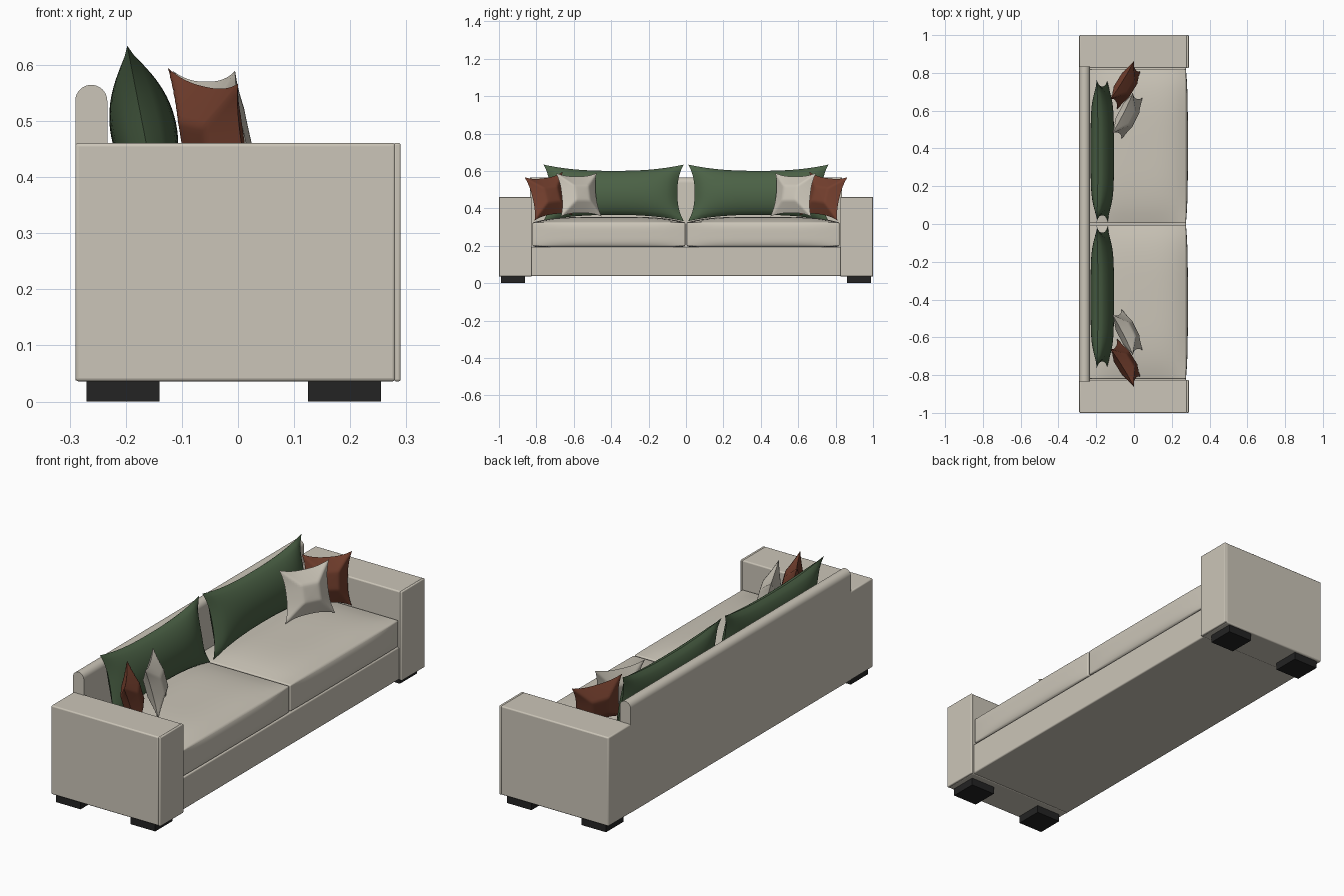
import bpy, bmesh, math
from mathutils import Matrix, Vector

if "Cube" in bpy.data.objects:
    bpy.data.objects.remove(bpy.data.objects["Cube"])


def material(name, rgb):
    m = bpy.data.materials.new(name)
    m.diffuse_color = (*rgb, 1)
    m.use_nodes = True
    m.node_tree.nodes["Principled BSDF"].inputs["Base Color"].default_value = m.diffuse_color
    return m


CREAM = material("cream fabric", (0.60, 0.56, 0.48))
GREEN = material("green fabric", (0.070, 0.120, 0.060))
RUST = material("rust fabric", (0.175, 0.050, 0.027))
BLACK = material("black wood", (0.017, 0.017, 0.017))


def finish(bm, name, mat, mirror=False, bevel=0, angle=40):
    bmesh.ops.recalc_face_normals(bm, faces=bm.faces)
    me = bpy.data.meshes.new(name)
    bm.to_mesh(me)
    bm.free()
    ob = bpy.data.objects.new(name, me)
    bpy.context.collection.objects.link(ob)
    me.materials.append(mat)
    if bevel:
        b = ob.modifiers.new("bevel", 'BEVEL')
        b.width, b.segments, b.limit_method = bevel, 3, 'ANGLE'
    if mirror:
        m = ob.modifiers.new("mirror", 'MIRROR')
        m.use_axis = (False, True, False)
        m.use_mirror_merge = False
    bpy.ops.object.select_all(action='DESELECT')
    ob.select_set(True)
    bpy.context.view_layer.objects.active = ob
    bpy.ops.object.shade_smooth_by_angle(angle=math.radians(angle))
    return ob


def box(name, mat, lo, hi, mirror=False, bevel=0.006, bulge=None):
    """Box between two corners; bulge swells the faces along each axis."""
    bm = bmesh.new()
    bmesh.ops.create_cube(bm, size=2)
    if bulge:
        bmesh.ops.subdivide_edges(bm, edges=bm.edges[:], cuts=15, use_grid_fill=True)
    lo, hi = Vector(lo), Vector(hi)
    for v in bm.verts:
        p = v.co.copy()
        q = Vector([(lo[i] + hi[i]) / 2 + p[i] * (hi[i] - lo[i]) / 2 for i in range(3)])
        if bulge:
            for a in range(3):
                if abs(p[a]) > 0.999:
                    b, c = p[(a + 1) % 3], p[(a + 2) % 3]
                    q[a] += p[a] * bulge[a] * (1 - abs(b) ** 4) * (1 - abs(c) ** 4)
        v.co = q
    return finish(bm, name, mat, mirror, bevel)


def pillow(name, mat, center, size, pinch, turn, lean, roll, height, n=24):
    """Two swollen sheets sharing a rim; the rim is pinched in between corners."""
    w, t, h = size
    mat4 = (Matrix.Translation(center) @ Matrix.Rotation(math.radians(turn), 4, 'Z')
            @ Matrix.Rotation(math.radians(lean), 4, 'Y')
            @ Matrix.Rotation(math.radians(roll), 4, 'X'))
    bm = bmesh.new()
    for side in (1, -1):
        g = []
        for i in range(n + 1):
            u = 2 * i / n - 1
            row = []
            for j in range(n + 1):
                v = 2 * j / n - 1
                y = u * (w / 2 - pinch * (1 - abs(v) ** 2.5))
                z = v * (h / 2 - pinch * (1 - abs(u) ** 2.5))
                row.append(bm.verts.new(mat4 @ Vector((side * t / 2 * height(u, v), y, z))))
            g.append(row)
        for i in range(n):
            for j in range(n):
                bm.faces.new((g[i][j], g[i + 1][j], g[i + 1][j + 1], g[i][j + 1]))
    bmesh.ops.remove_doubles(bm, verts=bm.verts[:], dist=1e-5)
    return finish(bm, name, mat, mirror=True, angle=50)


def soft(u, v):
    return (1 - v * v) ** 0.65 * (1 - abs(u) ** 5) ** 0.7


def envelope(u, v):
    m = max(abs(u), abs(v))
    return min(1, (1 - m) / 0.6) * 0.85 + 0.15 * (1 - m * m)


# frame: base, arms with welted front panel, feet
box("base", CREAM, (-0.285, -0.83, 0.038), (0.275, 0.83, 0.193))
box("arm", CREAM, (-0.29, 0.825, 0.036), (0.281, 1.0, 0.461), mirror=True)
box("arm_front_panel", CREAM, (0.278, 0.825, 0.036), (0.29, 1.0, 0.461), mirror=True, bevel=0.004)
for name, x in (("back_foot", -0.27), ("front_foot", 0.125)):
    box(name, BLACK, (x, 0.86, 0), (x + 0.13, 0.99, 0.036), mirror=True, bevel=0)

# backrest: profile with a rounded top, extruded along y
bm = bmesh.new()
r, cx, cz = 0.0285, -0.2615, 0.536
profile = [(cx + r, 0.038)]
profile += [(cx + r * math.cos(a), cz + r * math.sin(a))
            for a in (math.pi * k / 16 for k in range(17))]
profile += [(cx - r, 0.038)]
face = bm.faces.new([bm.verts.new((x, -0.833, z)) for x, z in profile])
ext = bmesh.ops.extrude_face_region(bm, geom=[face])
bmesh.ops.translate(bm, vec=(0, 1.666, 0),
                    verts=[e for e in ext["geom"] if isinstance(e, bmesh.types.BMVert)])
finish(bm, "backrest", CREAM)

# seat cushions with crowned top and front
box("seat_cushion", CREAM, (-0.235, 0.004, 0.198), (0.275, 0.82, 0.325),
    mirror=True, bevel=0.005, bulge=(0.01, 0.0, 0.03))

# loose pillows
pillow("back_pillow", GREEN, (-0.168, 0.387, 0.483), (0.75, 0.118, 0.308),
       0.034, 0, -11, 0, soft)
pillow("light_pillow", CREAM, (-0.035, 0.573, 0.473), (0.245, 0.085, 0.24),
       0.02, -27, -14, 0, envelope)
pillow("rust_pillow", RUST, (-0.045, 0.735, 0.465), (0.24, 0.085, 0.24),
       0.02, -30, -14, -7, envelope)
